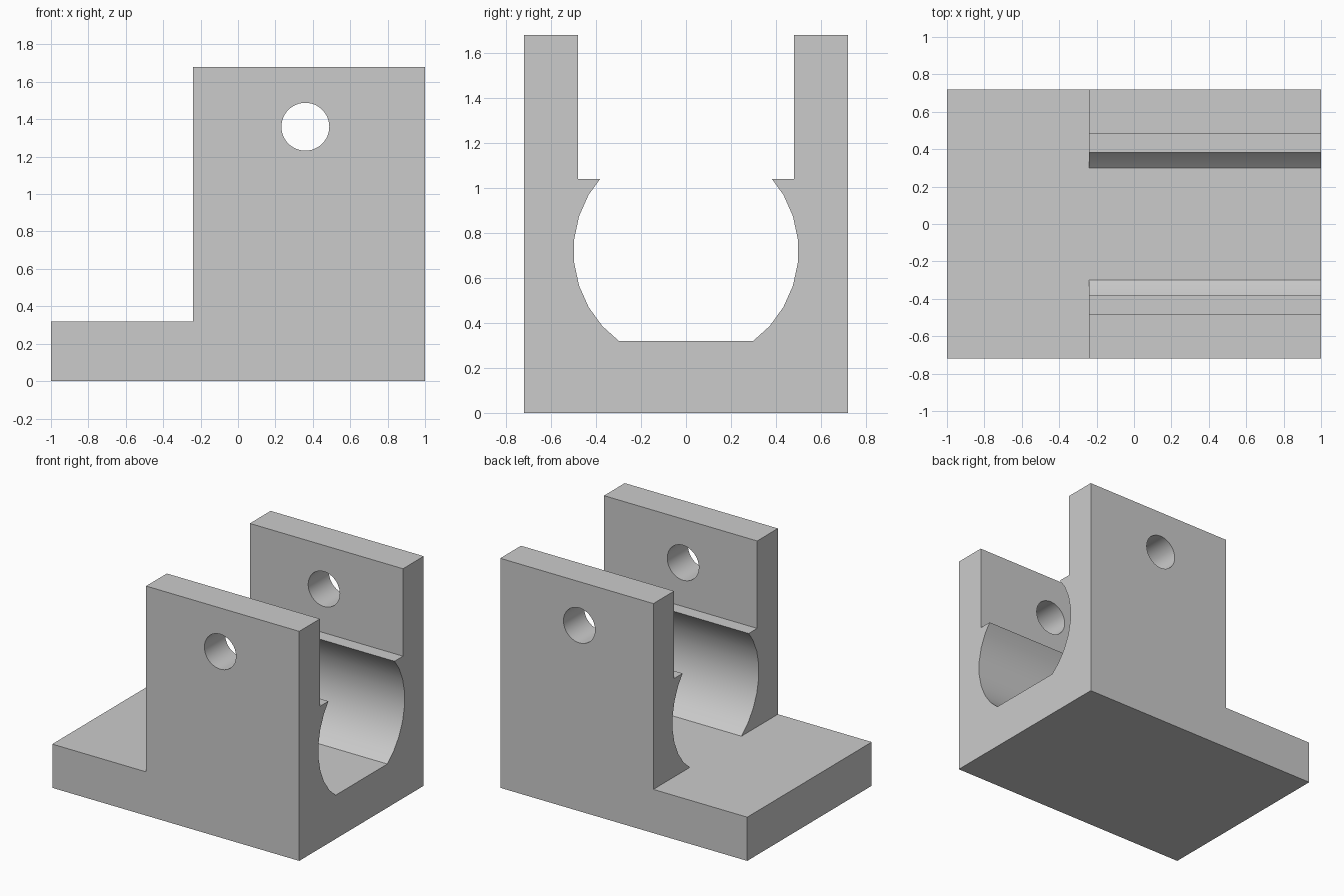
import bpy, bmesh, math
from mathutils import Matrix

cube = bpy.data.objects.get("Cube")
if cube:
    bpy.data.objects.remove(cube, do_unlink=True)

# Main dimensions
HALF_WIDTH, INNER, HEIGHT = 0.72, 0.48, 1.68
FLOOR, LEDGE, WALL_START = 0.32, 1.04, -0.24
BORE_R, BORE_Z, SIDES = 0.5, 0.72, 30

grey = bpy.data.materials.new("plain grey")
grey.use_nodes = True
grey.diffuse_color = (0.6, 0.6, 0.6, 1)
grey.node_tree.nodes["Principled BSDF"].inputs["Base Color"].default_value = grey.diffuse_color


def make_object(name, bm):
    bmesh.ops.recalc_face_normals(bm, faces=bm.faces)
    mesh = bpy.data.meshes.new(name)
    bm.to_mesh(mesh)
    bm.free()
    mesh.materials.append(grey)
    obj = bpy.data.objects.new(name, mesh)
    bpy.context.collection.objects.link(obj)
    return obj


def bore_arc():
    """Faceted bore side from the floor up to the ledge, on the +y half."""
    step = 2 * math.pi / SIDES
    ring = [(BORE_R * math.cos((i + 0.5) * step), BORE_Z + BORE_R * math.sin((i + 0.5) * step))
            for i in range(-6, 6)]
    arc = []
    for (y0, z0), (y1, z1) in zip(ring, ring[1:]):
        if FLOOR < z0 < LEDGE:
            arc.append((y0, z0))
        for level in (FLOOR, LEDGE):
            if z0 < level < z1:
                arc.append((y0 + (y1 - y0) * (level - z0) / (z1 - z0), level))
    return arc


# Channel cross-section, extruded along the full length
half = bore_arc() + [(INNER, LEDGE), (INNER, HEIGHT), (HALF_WIDTH, HEIGHT), (HALF_WIDTH, 0)]
profile = half + [(-y, z) for y, z in reversed(half)]
bm = bmesh.new()
face = bm.faces.new([bm.verts.new((-1, y, z)) for y, z in profile])
extruded = bmesh.ops.extrude_face_region(bm, geom=[face])["geom"]
bmesh.ops.translate(bm, vec=(2, 0, 0),
                    verts=[v for v in extruded if isinstance(v, bmesh.types.BMVert)])
bracket = make_object("clevis_bracket", bm)

# Cutter that leaves only the base plate at the -x end
bm = bmesh.new()
bmesh.ops.create_cube(bm, size=1, matrix=Matrix.Translation((WALL_START - 1, 0, FLOOR + 1))
                      @ Matrix.Diagonal((2, 2, 2, 1)))
end_cutter = make_object("end_cutter", bm)

# Cutter for the pin hole through both walls
bm = bmesh.new()
bmesh.ops.create_cone(bm, cap_ends=True, segments=48, radius1=0.128, radius2=0.128, depth=2,
                      matrix=Matrix.Translation((0.36, 0, 1.36)) @ Matrix.Rotation(math.pi / 2, 4, "X"))
pin_cutter = make_object("pin_cutter", bm)

bpy.ops.object.select_all(action="DESELECT")
bpy.context.view_layer.objects.active = bracket
bracket.select_set(True)
for cutter in (end_cutter, pin_cutter):
    cutter.hide_render = True
    mod = bracket.modifiers.new(cutter.name, "BOOLEAN")
    mod.operation = "DIFFERENCE"
    mod.solver = "EXACT"
    mod.object = cutter
    bpy.ops.object.modifier_apply(modifier=mod.name)
    bpy.data.objects.remove(cutter, do_unlink=True)

# Smooth bore and pin holes, crisp edges elsewhere
bpy.ops.object.shade_smooth_by_angle(angle=math.radians(25))
